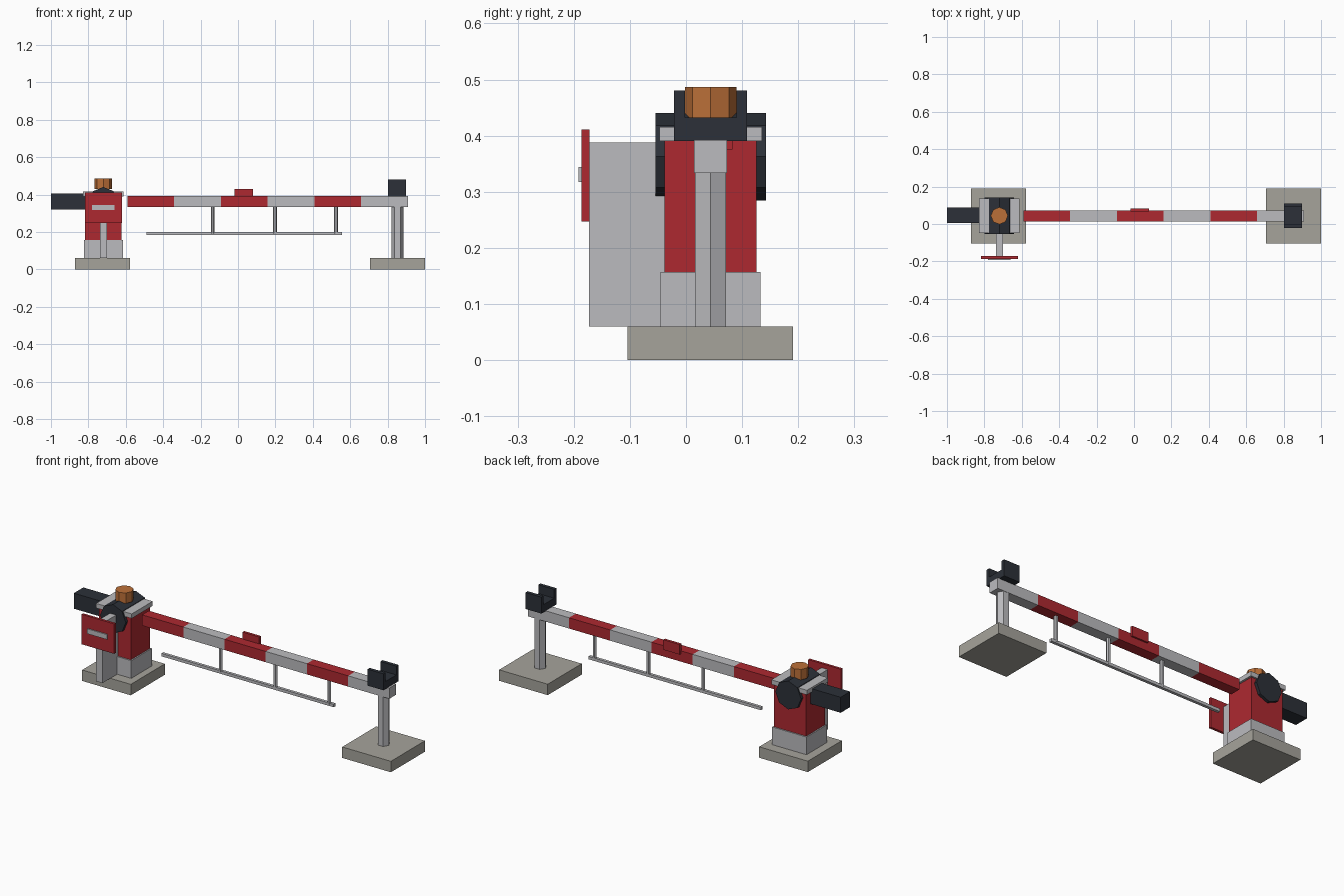
import bpy, bmesh, math
from mathutils import Matrix

if "Cube" in bpy.data.objects:
    bpy.data.objects.remove(bpy.data.objects["Cube"])


def material(name, rgb):
    m = bpy.data.materials.new(name)
    m.diffuse_color = (*rgb, 1)
    m.use_nodes = True
    m.node_tree.nodes["Principled BSDF"].inputs["Base Color"].default_value = m.diffuse_color
    return m


RED = material("red_paint", (0.42, 0.022, 0.03))
DARK = material("dark_metal", (0.025, 0.03, 0.04))
AMBER = material("amber", (0.5, 0.16, 0.04))
CONCRETE = material("concrete", (0.38, 0.37, 0.33))
WHITE = material("pale_grey", (0.5, 0.5, 0.52))

CY, CZ = 0.044, 0.3625   # barrier axis
PX = -0.72               # cabinet centre


def finish(name, bm, mat):
    me = bpy.data.meshes.new(name)
    bm.to_mesh(me)
    bm.free()
    ob = bpy.data.objects.new(name, me)
    bpy.context.collection.objects.link(ob)
    me.materials.append(mat)
    return ob


def box(name, x, y, z, mat):
    """Box from (min, max) ranges."""
    bm = bmesh.new()
    size = [r[1] - r[0] for r in (x, y, z)]
    mid = [(r[1] + r[0]) / 2 for r in (x, y, z)]
    bmesh.ops.create_cube(bm, size=1, matrix=Matrix.Translation(mid) @ Matrix.Diagonal((*size, 1)))
    return finish(name, bm, mat)


def prism(name, sides, r, length, centre, mat, turn=0, axis_y=False):
    """Low-poly cylinder, first corner on local x before the turn."""
    bm = bmesh.new()
    m = Matrix.Translation(centre)
    if axis_y:
        m = m @ Matrix.Rotation(math.pi / 2, 4, 'X')
    m = m @ Matrix.Rotation(turn, 4, 'Z')
    bmesh.ops.create_cone(bm, cap_ends=True, segments=sides, radius1=r, radius2=r, depth=length, matrix=m)
    return finish(name, bm, mat)


def around(c, half):
    return (c - half, c + half)


# Concrete footings
for name, cx in (("cabinet_footing", -0.725), ("rest_footing", 0.8525)):
    box(name, around(cx, 0.1475), (-0.104, 0.191), (0, 0.06), CONCRETE)

# Cabinet
box("cabinet_plinth", around(PX, 0.104), around(CY, 0.089), (0.06, 0.157), WHITE)
box("cabinet_body", around(PX, 0.097), around(CY, 0.082), (0.157, 0.39), RED)
box("cabinet_lid", around(PX, 0.108), around(CY, 0.091), (0.39, 0.415), WHITE)

# Pivot drum, counterweight and warning lamp
prism("pivot_drum", 8, 0.078, 0.197, (PX, CY, CZ), DARK, axis_y=True)
box("counterweight", (-1.0, -0.80), around(CY + 0.003, 0.041), around(CZ, 0.0425), DARK)
prism("warning_lamp", 8, 0.046, 0.057, (PX, CY, 0.4585), AMBER)

# Front sign on its stand
box("sign_stand", around(PX, 0.019), (-0.173, -0.03), (0.06, 0.388), WHITE)
box("sign_panel", around(PX, 0.099), (-0.186, -0.172), (0.247, 0.411), RED)
box("sign_bar", around(PX, 0.06), (-0.192, -0.185), (0.317, 0.344), WHITE)

# Striped boom
for i in range(6):
    x0 = -0.592 + i * 0.25
    box(f"boom_stripe_{i + 1}", (x0, x0 + 0.25), around(CY, 0.0295), around(CZ, 0.0295),
        WHITE if i % 2 else RED)
box("boom_plate", (-0.02, 0.08), (0.068, 0.083), (0.375, 0.43), RED)

# Hanging rail
box("hanging_rail", (-0.49, 0.555), around(CY, 0.008), (0.184, 0.2), WHITE)
for i, hx in enumerate((-0.135, 0.197, 0.523)):
    prism(f"rail_hanger_{i + 1}", 6, 0.0105, 0.143, (hx, CY, 0.2645), WHITE, turn=math.pi / 2)

# Boom rest post and fork
prism("rest_post", 6, 0.032, 0.275, (0.853, CY, 0.1965), WHITE, turn=math.pi / 2)
fx = around(0.849, 0.048)
box("fork_base", fx, around(CY, 0.065), (0.39, 0.432), DARK)
for side, name in ((-1, "front_prong"), (1, "back_prong")):
    box("fork_" + name, fx, around(CY + side * 0.0555, 0.0095), (0.43, 0.48), DARK)
